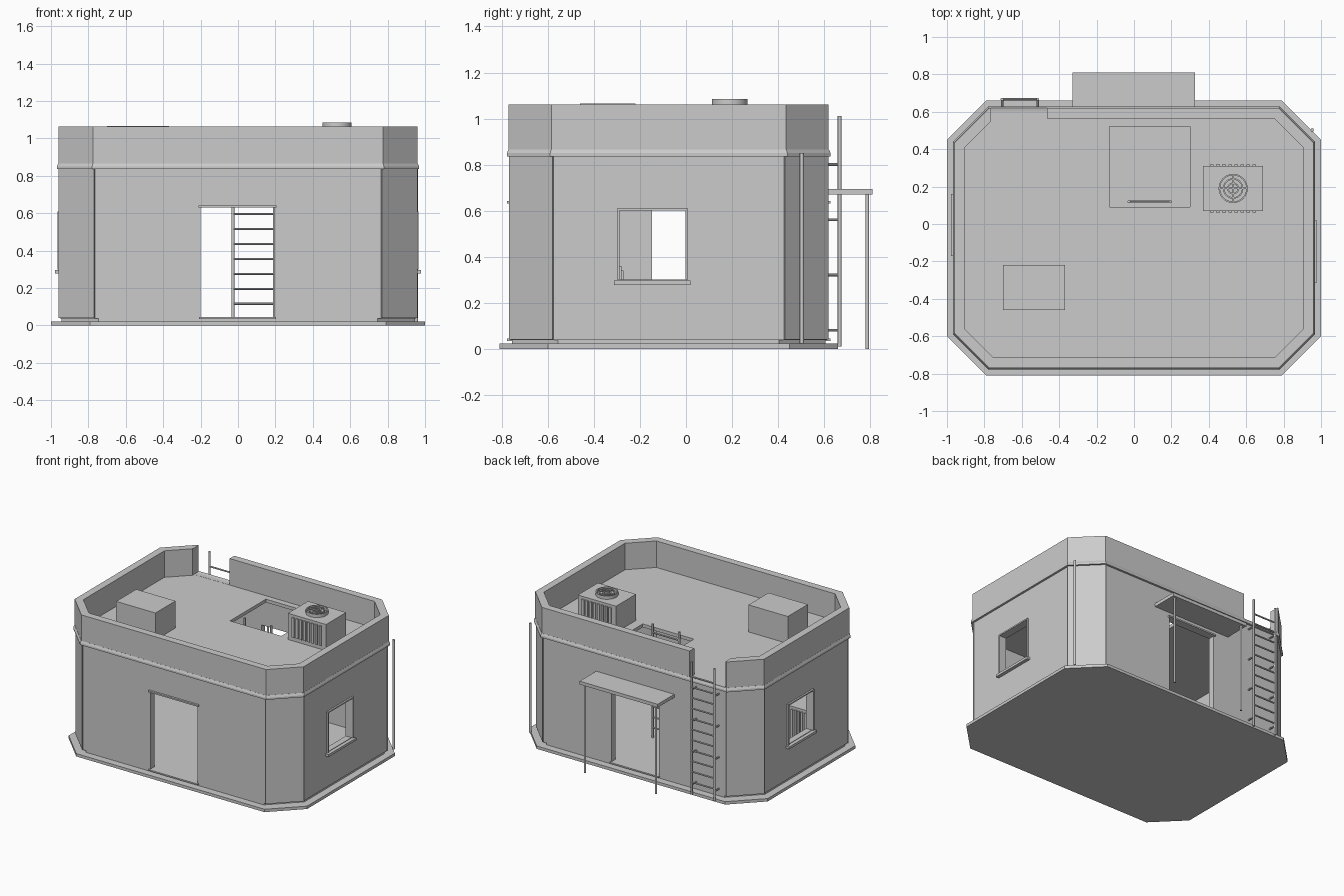
import bpy, bmesh, math
from mathutils import Vector

if "Cube" in bpy.data.objects:
    bpy.data.objects.remove(bpy.data.objects["Cube"], do_unlink=True)

GREY = (0.6, 0.6, 0.6, 1)
plaster = bpy.data.materials.new("plain_grey")
plaster.use_nodes = True
plaster.diffuse_color = GREY
plaster.node_tree.nodes["Principled BSDF"].inputs["Base Color"].default_value = GREY


def finish(name, bm):
    bmesh.ops.recalc_face_normals(bm, faces=bm.faces)
    mesh = bpy.data.meshes.new(name)
    bm.to_mesh(mesh)
    bm.free()
    mesh.materials.append(plaster)
    ob = bpy.data.objects.new(name, mesh)
    bpy.context.collection.objects.link(ob)
    return ob


def add_box(bm, x0, x1, y0, y1, z0, z1):
    verts = bmesh.ops.create_cube(bm, size=1)["verts"]
    for v in verts:
        v.co = Vector((x1 if v.co.x > 0 else x0, y1 if v.co.y > 0 else y0, z1 if v.co.z > 0 else z0))


def boxes(name, *dims):
    bm = bmesh.new()
    for d in dims:
        add_box(bm, *d)
    return finish(name, bm)


def add_rod(bm, a, b, r, sides=10):
    a, b = Vector(a), Vector(b)
    verts = bmesh.ops.create_cone(bm, cap_ends=True, segments=sides, radius1=r, radius2=r,
                                  depth=(b - a).length)["verts"]
    turn = (b - a).to_track_quat("Z", "Y")
    for v in verts:
        v.co = turn @ v.co + (a + b) / 2


def octagon(inset, cut):
    # footprint with chamfered corners, inset from the parapet face
    x, y0, y1 = 0.96 - inset, -0.77 + inset, 0.62 - inset
    return [(-x + cut, y0), (x - cut, y0), (x, y0 + cut), (x, y1 - cut),
            (x - cut, y1), (-x + cut, y1), (-x, y1 - cut), (-x, y0 + cut)]


def add_prism(bm, pts, z0, z1):
    low = [bm.verts.new((x, y, z0)) for x, y in pts]
    high = [bm.verts.new((x, y, z1)) for x, y in pts]
    bm.faces.new(low)
    bm.faces.new(high)
    for i in range(len(pts)):
        j = (i + 1) % len(pts)
        bm.faces.new((low[i], low[j], high[j], high[i]))


def prism(name, pts, z0, z1):
    bm = bmesh.new()
    add_prism(bm, pts, z0, z1)
    return finish(name, bm)


def ring(name, profile):
    # sweep a closed profile of (footprint, height) around the building
    bm = bmesh.new()
    loops = [[bm.verts.new((x, y, z)) for x, y in pts] for pts, z in profile]
    for k, loop in enumerate(loops):
        nxt = loops[(k + 1) % len(loops)]
        for i in range(len(loop)):
            j = (i + 1) % len(loop)
            bm.faces.new((loop[i], loop[j], nxt[j], nxt[i]))
    return finish(name, bm)


def carve(ob, *dims):
    # cut box openings, then drop the cutters
    for d in dims:
        cutter = boxes("cutter", d)
        cutter.hide_render = True
        mod = ob.modifiers.new("opening", "BOOLEAN")
        mod.operation, mod.solver, mod.object = "DIFFERENCE", "EXACT", cutter
        bpy.context.view_layer.update()
        result = bpy.data.meshes.new_from_object(ob.evaluated_get(bpy.context.evaluated_depsgraph_get()))
        ob.modifiers.clear()
        ob.data = result
        bpy.data.objects.remove(cutter, do_unlink=True)


def ladder(name, x0, x1, y, z0, z1, first, count, brackets=()):
    bm = bmesh.new()
    for x in (x0, x1):
        add_rod(bm, (x, y, z0), (x, y, z1), 0.008)
        for z in brackets:
            add_rod(bm, (x, y, z), (x, y - 0.07, z), 0.006, 8)
    for k in range(count):
        z = first + 0.08 * k
        add_rod(bm, (x0, y, z), (x1, y, z), 0.006, 8)
    return finish(name, bm)


# Ground slab and floor
prism("ground_slab", octagon(-0.04, 0.21), 0, 0.022)
prism("floor_plinth", octagon(0.015, 0.2), 0.022, 0.04)

# Walls with doorways and windows
outer, inner = octagon(0.008, 0.185), octagon(0.055, 0.155)
walls = ring("walls", [(outer, 0.038), (outer, 0.838), (inner, 0.838), (inner, 0.038)])
carve(walls, (-0.2, 0.195, -0.9, 0.75, 0.03, 0.63),
      (0.8, 1.1, -0.29, 0, 0.3, 0.6),
      (-1.1, -0.8, -0.15, 0.14, 0.3, 0.6))

# Proud corner panels
bm = bmesh.new()
face, back = octagon(0.001, 0.19), octagon(0.03, 0.175)
for i in (1, 3, 5, 7):
    j = (i + 1) % 8
    add_prism(bm, [face[i], face[j], back[j], back[i]], 0.04, 0.836)
finish("corner_panels", bm)

# Sloped cornice, roof deck with hatch, parapet with ladder gap
lip, top, rim = octagon(-0.008, 0.188), octagon(-0.001, 0.185), octagon(0.03, 0.17)
ring("cornice", [(lip, 0.836), (lip, 0.85), (top, 0.866), (rim, 0.86), (rim, 0.836)])
deck = prism("roof_deck", octagon(0.02, 0.175), 0.836, 0.861)
carve(deck, (-0.13, 0.3, 0.09, 0.52, 0.7, 1))
outer, inner = octagon(0, 0.185), octagon(0.055, 0.155)
parapet = ring("parapet", [(outer, 0.855), (outer, 1.062), (inner, 1.062), (inner, 0.855)])
carve(parapet, (-0.765, -0.465, 0.5, 0.75, 0.862, 1.2))

# Door trims and thresholds
for name, y0, y1 in (("front", -0.777, -0.72), ("back", 0.57, 0.627)):
    boxes(name + "_door_trim", (-0.212, 0.207, y0, y1, 0.63, 0.641),
          (-0.208, 0.203, y0, y1, 0.034, 0.044))

# Window frames and sills
for name, side, y0, y1 in (("left", 1, -0.29, 0), ("right", -1, -0.15, 0.14)):
    def span(a, b):
        return tuple(sorted((side * a, side * b)))
    frame = span(0.905, 0.965)
    boxes(name + "_window_frame",
          (*frame, y0 - 0.01, y0 + 0.002, 0.3, 0.61), (*frame, y1 - 0.002, y1 + 0.008, 0.3, 0.61),
          (*frame, y0 - 0.01, y1 + 0.008, 0.6, 0.61),
          (*span(0.905, 0.978), y0 - 0.022, y1 + 0.02, 0.278, 0.296))

# Back awning on two posts
boxes("awning", (-0.33, 0.325, 0.6, 0.81, 0.67, 0.695))
bm = bmesh.new()
for x in (-0.3, 0.295):
    add_rod(bm, (x, 0.788, 0), (x, 0.788, 0.672), 0.008)
finish("awning_posts", bm)

# Ladders and drainpipe
ladder("outside_ladder", -0.705, -0.515, 0.667, 0.01, 1.012, 0.1, 11, (0.08, 0.32, 0.56, 0.8))
ladder("inside_ladder", -0.027, 0.195, 0.12, 0.04, 0.9, 0.115, 10)
bm = bmesh.new()
add_rod(bm, (0.953, 0.503, 0.022), (0.953, 0.503, 0.85), 0.009)
finish("drainpipe", bm)


def finned_box(name, x0, x1, y0, y1, z0, z1, sides, count=8):
    bm = bmesh.new()
    add_box(bm, x0, x1, y0, y1, z0, z1)
    step = (x1 - x0 - 0.06) / count
    for y in sides:
        for k in range(count):
            x = x0 + 0.03 + step * (k + 0.2)
            add_box(bm, x, x + step * 0.6, y - 0.008, y + 0.008, z0 + 0.03, z1 - 0.02)
    return finish(name, bm)


# Roof box, cooling unit and indoor cabinet
boxes("roof_box", (-0.7, -0.37, -0.46, -0.22, 0.86, 1.066))
finned_box("cooling_unit", 0.37, 0.69, 0.07, 0.31, 0.86, 1.06, (0.07, 0.31))
finned_box("indoor_cabinet", -0.85, -0.65, -0.5, -0.28, 0.04, 0.36, (-0.28,), 5)

# Fan guard: concentric rings and crossed bars
bm = bmesh.new()
for r, z0, z1 in ((0.078, 1.06, 1.085), (0.055, 1.074, 1.082), (0.032, 1.074, 1.082)):
    n = 24
    loops = [[bm.verts.new((0.53 + q * math.cos(math.tau * i / n), 0.19 + q * math.sin(math.tau * i / n), z))
              for i in range(n)] for q, z in ((r, z0), (r, z1), (r - 0.008, z1), (r - 0.008, z0))]
    for k in range(4):
        a, b = loops[k], loops[(k + 1) % 4]
        for i in range(n):
            j = (i + 1) % n
            bm.faces.new((a[i], a[j], b[j], b[i]))
add_box(bm, 0.455, 0.605, 0.186, 0.194, 1.072, 1.08)
add_box(bm, 0.526, 0.534, 0.115, 0.265, 1.072, 1.08)
finish("fan_guard", bm)

# Smooth the round parts
bpy.ops.object.select_all(action="DESELECT")
for name in ("awning_posts", "outside_ladder", "inside_ladder", "drainpipe", "fan_guard"):
    ob = bpy.data.objects[name]
    ob.select_set(True)
    bpy.context.view_layer.objects.active = ob
bpy.ops.object.shade_smooth_by_angle(angle=math.radians(40))
